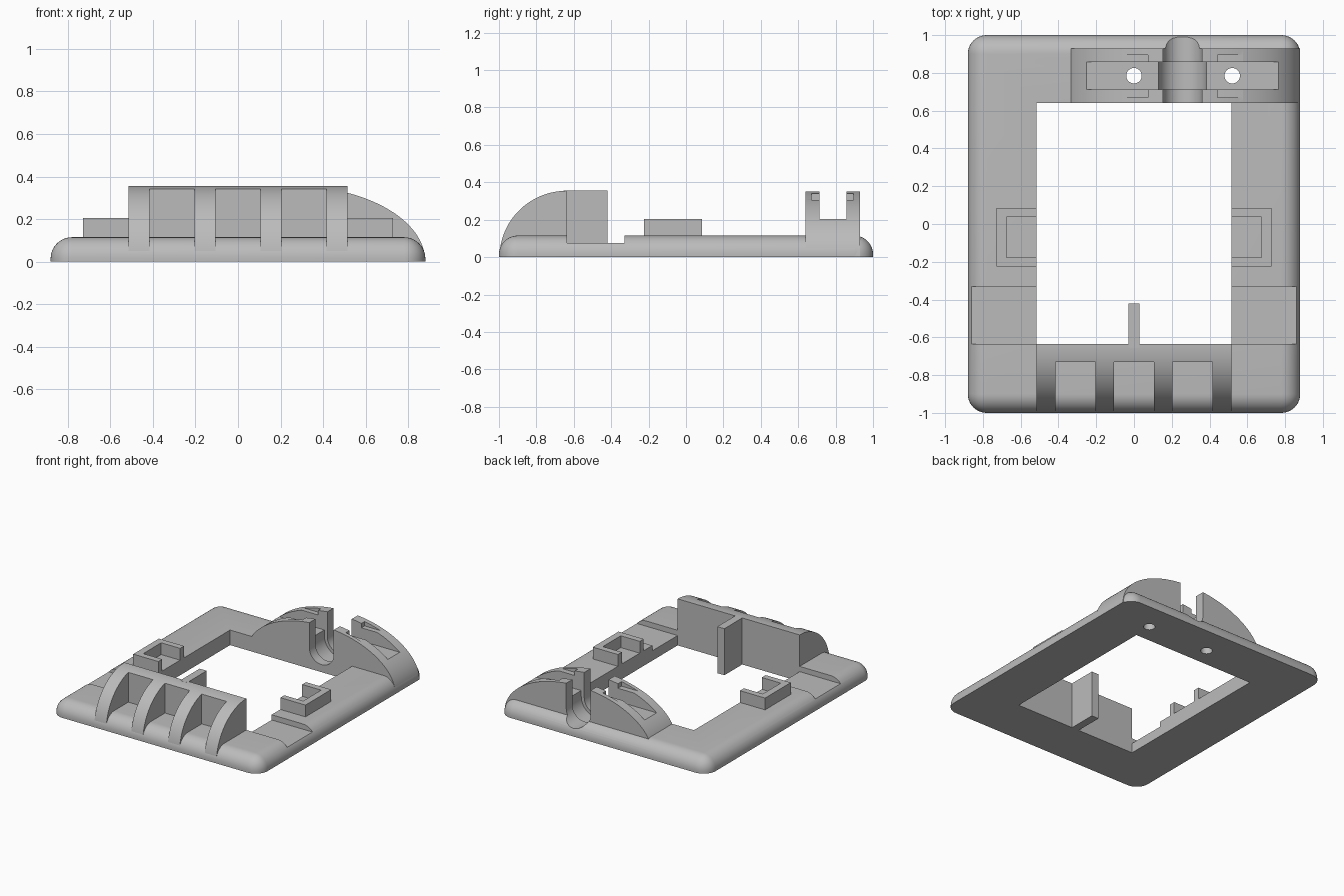
import bpy, bmesh
from math import sin, cos, pi, radians

old = bpy.data.objects.get("Cube")
if old:
    bpy.data.objects.remove(old, do_unlink=True)

# One plain grey for the whole moulding
grey = bpy.data.materials.new("plain_grey")
grey.use_nodes = True
grey.diffuse_color = (0.5, 0.5, 0.5, 1)
grey.node_tree.nodes["Principled BSDF"].inputs["Base Color"].default_value = (0.5, 0.5, 0.5, 1)


def finish(name, bm):
    bmesh.ops.recalc_face_normals(bm, faces=bm.faces)
    mesh = bpy.data.meshes.new(name)
    bm.to_mesh(mesh)
    bm.free()
    mesh.materials.append(grey)
    obj = bpy.data.objects.new(name, mesh)
    bpy.context.scene.collection.objects.link(obj)
    return obj


def box_bm(x, y, z):
    bm = bmesh.new()
    bmesh.ops.create_cube(bm, size=1)
    for v in bm.verts:
        for i, (lo, hi) in enumerate((x, y, z)):
            v.co[i] = hi if v.co[i] > 0 else lo
    return bm


def box(name, x, y, z):
    return finish(name, box_bm(x, y, z))


def prism(name, points, to_3d, lo, hi):
    """Extrude a 2D outline; to_3d maps (u, v, depth) to a position."""
    bm = bmesh.new()
    rings = [[bm.verts.new(to_3d(u, v, d)) for u, v in points] for d in (lo, hi)]
    for ring in rings:
        bm.faces.new(ring)
    n = len(points)
    for i in range(n):
        j = (i + 1) % n
        bm.faces.new((rings[0][i], rings[0][j], rings[1][j], rings[1][i]))
    return finish(name, bm)


def arc(cx, cz, rx, rz, start, end, steps):
    angles = [radians(start + (end - start) * i / steps) for i in range(steps + 1)]
    return [(cx + rx * cos(a), cz + rz * sin(a)) for a in angles]


def along_y(u, v, d):
    return (u, d, v)


def along_x(u, v, d):
    return (d, u, v)


def along_z(u, v, d):
    return (u, v, d)


def cut(obj, cutters):
    for c in cutters:
        c.hide_render = True
        mod = obj.modifiers.new("cut", "BOOLEAN")
        mod.operation = "DIFFERENCE"
        mod.solver = "EXACT"
        mod.object = c
    graph = bpy.context.evaluated_depsgraph_get()
    mesh = bpy.data.meshes.new_from_object(obj.evaluated_get(graph))
    obj.modifiers.clear()
    obj.data = mesh


def u_cutter(name, r, y0, y1):
    outline = arc(SLOT_X, 0.16, r, r, 180, 360, 24) + [(SLOT_X + r, 0.6), (SLOT_X - r, 0.6)]
    return prism(name, outline, along_y, y0, y1)


SLOT_X = 0.257
FRONT, BACK, SIDE = -0.635, 0.64, 0.515

# Base frame with rounded upper edges and corners
bm = box_bm((-0.88, 0.88), (-1, 1), (0, 0.115))
edges = [e for e in bm.edges if max(v.co.z for v in e.verts) > 0.1]
bmesh.ops.bevel(bm, geom=edges, offset=0.1, segments=10, profile=0.5, affect="EDGES")
frame = finish("base_frame", bm)

# Rear saddle: half-ellipse hump
saddle = prism("rear_saddle", arc(SLOT_X, 0, 0.623, 0.355, 0, 180, 64), along_y, BACK, 0.93)

# Cutters shared by the frame and the saddle
shared = [u_cutter("cable_slot_cutter", 0.103, 0.5, 1.2),
          u_cutter("wide_slot_cutter", 0.128, 0.713, 0.857)]
for x in (0, 0.52):
    shared.append(prism("screw_hole_cutter", arc(x, 0.785, 0.041, 0.041, 0, 348.75, 31),
                        along_z, -0.1, 0.5))

# Frame openings: centre window and a shallow step across the side rails
frame_only = [box("window_cutter", (-SIDE, SIDE), (FRONT, BACK), (-0.1, 0.5)),
              box("step_cutter", (-1, 1), (FRONT, -0.33), (0.075, 0.5))]
# Saddle channel and clip notches
saddle_only = [box("channel_cutter", (-0.6, 1.1), (0.713, 0.857), (0.205, 0.6))]
for x in ((-0.5, 0.075), (0.442, 1.1)):
    saddle_only.append(box("notch_cutter", x, (0.67, 0.895), (0.305, 0.34)))
cut(frame, shared + frame_only)
cut(saddle, shared + saddle_only)

# Front hood: quarter-round block with three open bays between ribs
outline = arc(FRONT, 0, 0.362, 0.355, 90, 180, 32) + [(FRONT, 0)]
hood = prism("front_hood", outline, along_x, -SIDE, SIDE)
bays = [box("bay_cutter", (x - 0.105, x + 0.105), (-1.2, -0.73), (0.03, 0.6))
        for x in (-0.31, 0, 0.31)]
cut(hood, bays)

# Centre fin behind the hood
fin = box("centre_fin", (-0.03, 0.03), (FRONT - 0.02, -0.42), (0, 0.355))

# C-shaped side brackets, open toward the window
parts = [frame, saddle, hood, fin]
c_shape = [(0.515, -0.225), (0.727, -0.225), (0.727, 0.085), (0.515, 0.085),
           (0.515, 0.038), (0.675, 0.038), (0.675, -0.178), (0.515, -0.178)]
for name, s in (("left_bracket", 1), ("right_bracket", -1)):
    parts.append(prism(name, [(s * x, y) for x, y in c_shape], along_z, 0.1, 0.205))

for c in shared + frame_only + saddle_only + bays:
    bpy.data.objects.remove(c, do_unlink=True)

# Smooth curved faces, keep edges crisp
bpy.ops.object.select_all(action="DESELECT")
for p in parts:
    p.select_set(True)
bpy.context.view_layer.objects.active = frame
bpy.ops.object.shade_smooth_by_angle(angle=radians(30))
